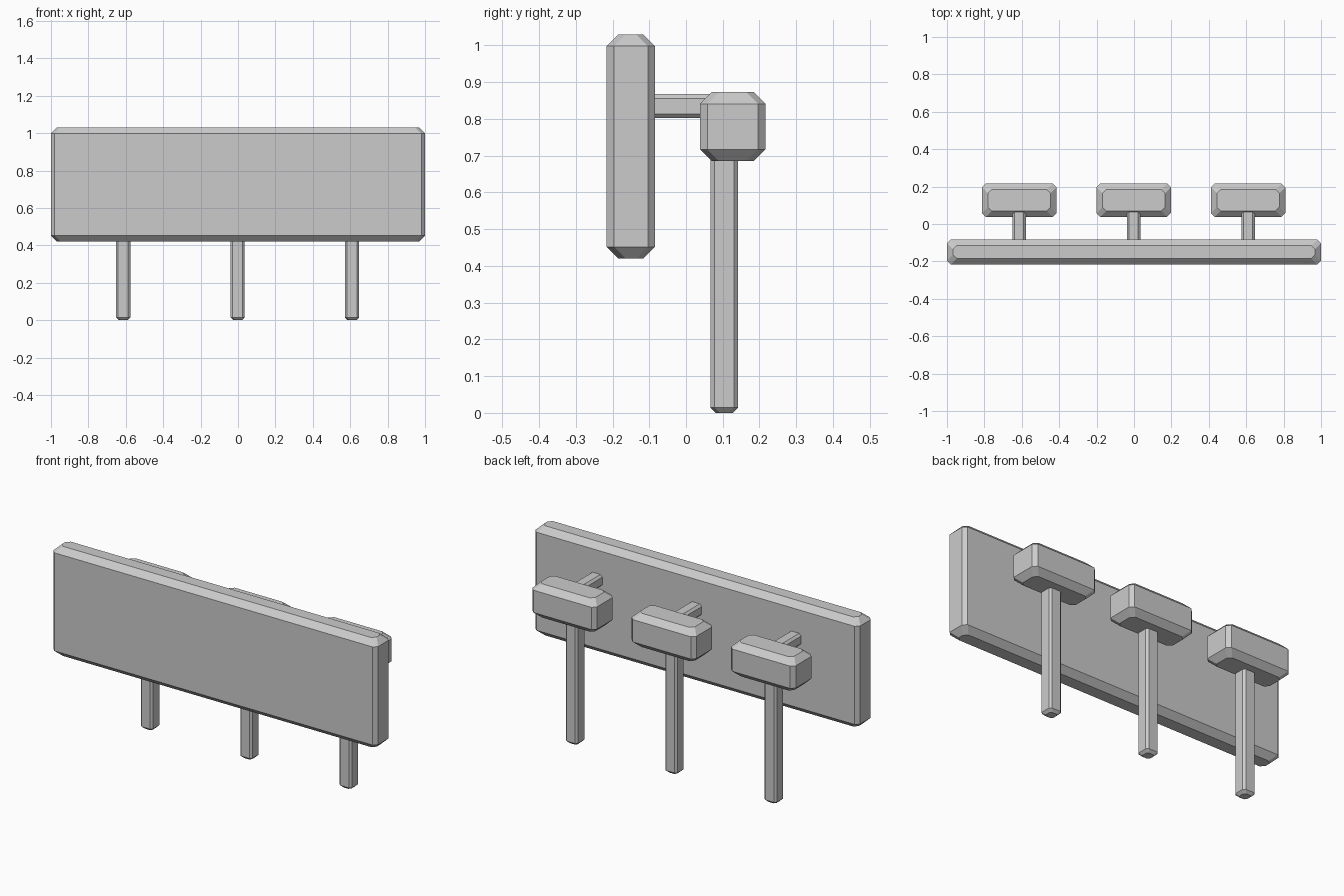
import bpy, bmesh
from mathutils import Matrix

if "Cube" in bpy.data.objects:
    bpy.data.objects.remove(bpy.data.objects["Cube"])

grey = bpy.data.materials.new("plain grey")
grey.diffuse_color = (0.6, 0.6, 0.6, 1)
grey.use_nodes = True
grey.node_tree.nodes["Principled BSDF"].inputs["Base Color"].default_value = grey.diffuse_color


def octagon(hx, hy, c):
    """Rectangle outline with its four corners cut by c."""
    return [(hx, -hy + c), (hx, hy - c), (hx - c, hy), (-hx + c, hy),
            (-hx, hy - c), (-hx, -hy + c), (-hx + c, -hy), (hx - c, -hy)]


def chamfered_block(name, lo, hi, cut, bevel, along_y=False):
    """Box from lo to hi with cut long edges and bevelled ends."""
    size = [b - a for a, b in zip(lo, hi)]
    centre = [(a + b) / 2 for a, b in zip(lo, hi)]
    w, d, h = (size[0], size[2], size[1]) if along_y else size
    hx, hy, hz = w / 2, d / 2, h / 2
    bm = bmesh.new()
    rings = []
    for z, inset in ((-hz, bevel), (-hz + bevel, 0), (hz - bevel, 0), (hz, bevel)):
        outline = octagon(hx - inset, hy - inset, cut)
        rings.append([bm.verts.new((x, y, z)) for x, y in outline])
    for a, b in zip(rings, rings[1:]):
        for i in range(8):
            j = (i + 1) % 8
            bm.faces.new((a[i], a[j], b[j], b[i]))
    bm.faces.new(rings[0][::-1])
    bm.faces.new(rings[-1])
    if along_y:
        bm.transform(Matrix.Rotation(-1.5707963, 4, 'X'))
    bmesh.ops.recalc_face_normals(bm, faces=bm.faces[:])
    mesh = bpy.data.meshes.new(name)
    bm.to_mesh(mesh)
    bm.free()
    mesh.materials.append(grey)
    obj = bpy.data.objects.new(name, mesh)
    obj.location = centre
    bpy.context.collection.objects.link(obj)


# Wide front board
chamfered_block("board", (-1, -0.216, 0.42), (1, -0.084, 1.03), 0.02, 0.032)

# Three supports: post, head block and the arm reaching to the board
for n, x in enumerate((-0.614, -0.002, 0.61), 1):
    chamfered_block(f"post_{n}", (x - 0.038, 0.066, 0), (x + 0.038, 0.142, 0.75), 0.011, 0.014)
    chamfered_block(f"head_{n}", (x - 0.199, 0.038, 0.685), (x + 0.199, 0.216, 0.873), 0.02, 0.032)
    chamfered_block(f"arm_{n}", (x - 0.036, -0.11, 0.802), (x + 0.036, 0.12, 0.868), 0.012, 0.012, True)
